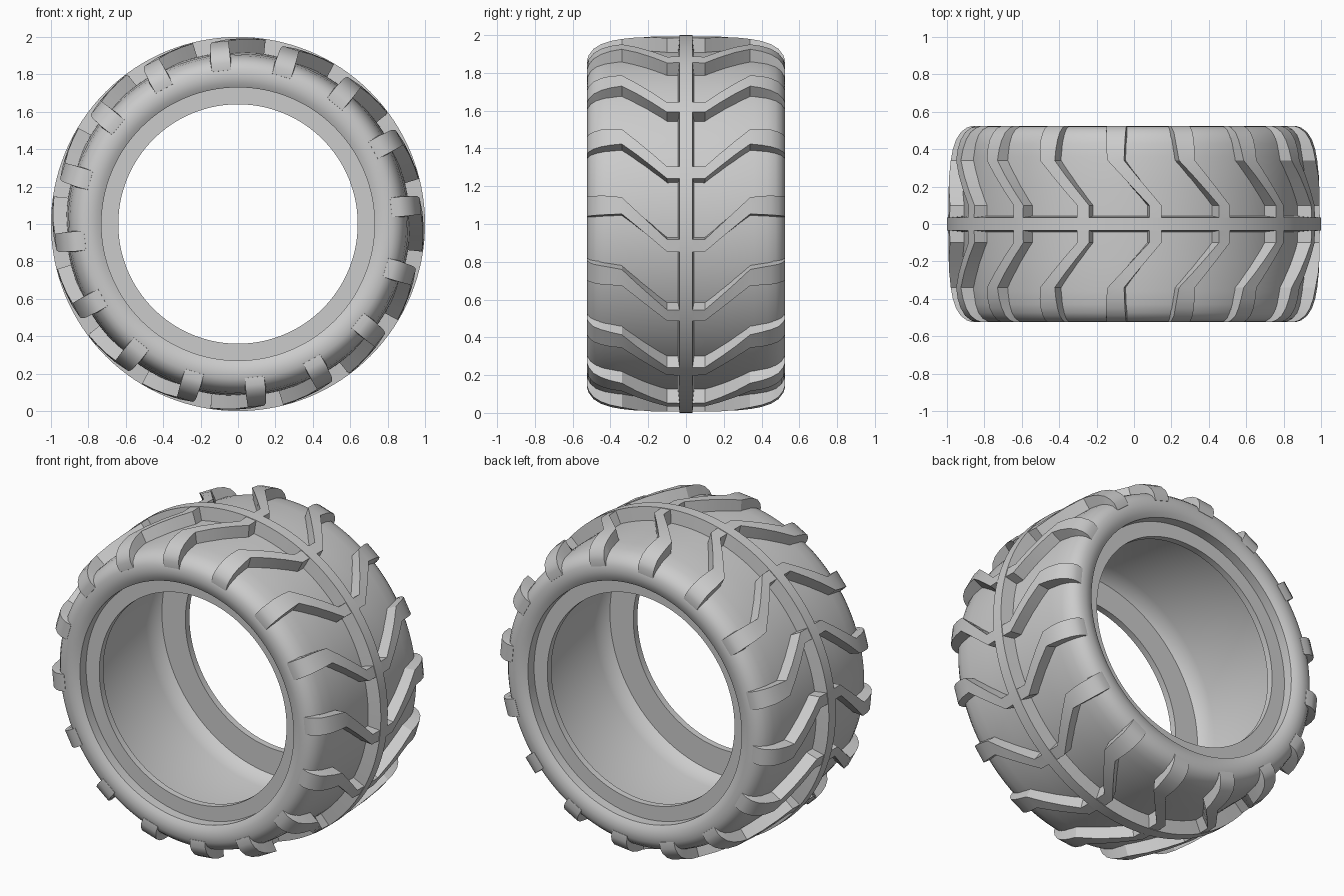
import bpy, bmesh
from math import sin, cos, radians, pi

if "Cube" in bpy.data.objects:
    bpy.data.objects.remove(bpy.data.objects["Cube"])

CENTRE_Z = 1.0
LUGS = 16
STEP = 360 / LUGS


def polar(r, y, deg):
    a = radians(deg)
    return (r * cos(a), y, CENTRE_Z + r * sin(a))


def finish(name, bm, angle=32):
    bmesh.ops.recalc_face_normals(bm, faces=bm.faces)
    me = bpy.data.meshes.new(name)
    bm.to_mesh(me)
    bm.free()
    ob = bpy.data.objects.new(name, me)
    bpy.context.collection.objects.link(ob)
    bpy.ops.object.select_all(action='DESELECT')
    ob.select_set(True)
    bpy.context.view_layer.objects.active = ob
    bpy.ops.object.shade_smooth_by_angle(angle=radians(angle))
    return ob


def revolve(name, profile, segments=128):
    """Spin a closed (radius, y) loop round the wheel axis."""
    bm = bmesh.new()
    rings = [[bm.verts.new(polar(r, y, 360 * i / segments)) for r, y in profile]
             for i in range(segments)]
    n = len(profile)
    for i in range(segments):
        a, b = rings[i], rings[(i + 1) % segments]
        for j in range(n):
            k = (j + 1) % n
            bm.faces.new((a[j], a[k], b[k], b[j]))
    return finish(name, bm)


# Hollow carcass: half profile from crown to bead and back inside, then mirrored
outer = [(0.92, 0.0), (0.918, 0.2), (0.91, 0.36), (0.90, 0.43), (0.885, 0.475),
         (0.86, 0.505), (0.83, 0.52), (0.79, 0.523), (0.755, 0.515), (0.73, 0.50),
         (0.73, 0.44), (0.64, 0.44), (0.64, 0.40), (0.80, 0.40),
         (0.825, 0.37), (0.84, 0.30), (0.85, 0.0)]
mirrored = [(r, -y) for r, y in reversed(outer) if y > 0]
revolve("tyre_carcass", outer + mirrored)

# Raised rib round the middle of the tread
revolve("centre_rib", [(0.89, -0.046), (1.0, -0.034), (1.0, 0.034), (0.89, 0.046)])

# Angled tread lugs: stations of (y, top radius, centre angle, half angle)
stations = [(0.0, 0.998, -6.6, 1.9), (0.10, 0.995, -6.6, 1.9),
            (0.18, 0.992, -2.5, 2.1), (0.26, 0.988, 1.6, 2.3),
            (0.34, 0.981, 5.7, 2.6), (0.40, 0.970, 5.9, 2.9),
            (0.45, 0.953, 6.0, 3.1), (0.49, 0.928, 6.0, 3.2),
            (0.515, 0.895, 6.1, 3.4), (0.525, 0.865, 6.1, 3.5),
            (0.522, 0.825, 6.1, 3.6)]
FLARE = 0.4  # base slightly wider than the top

bm = bmesh.new()
for k in range(LUGS):
    for side in (1, -1):
        rows = []
        for y, r, c, h in stations:
            mid = c + k * STEP
            root_r, root_y = min(0.88, r - 0.02), min(y, 0.45)
            rows.append([bm.verts.new(polar(pr, side * py, mid + w)) for pr, py, w in (
                (root_r, root_y, -h - FLARE), (r, y, -h),
                (r, y, h), (root_r, root_y, h + FLARE))])
        for a, b in zip(rows, rows[1:]):
            for j in range(4):
                n = (j + 1) % 4
                bm.faces.new((a[j], a[n], b[n], b[j]))
        bm.faces.new(rows[0])
        bm.faces.new(rows[-1])
finish("tread_lugs", bm)
